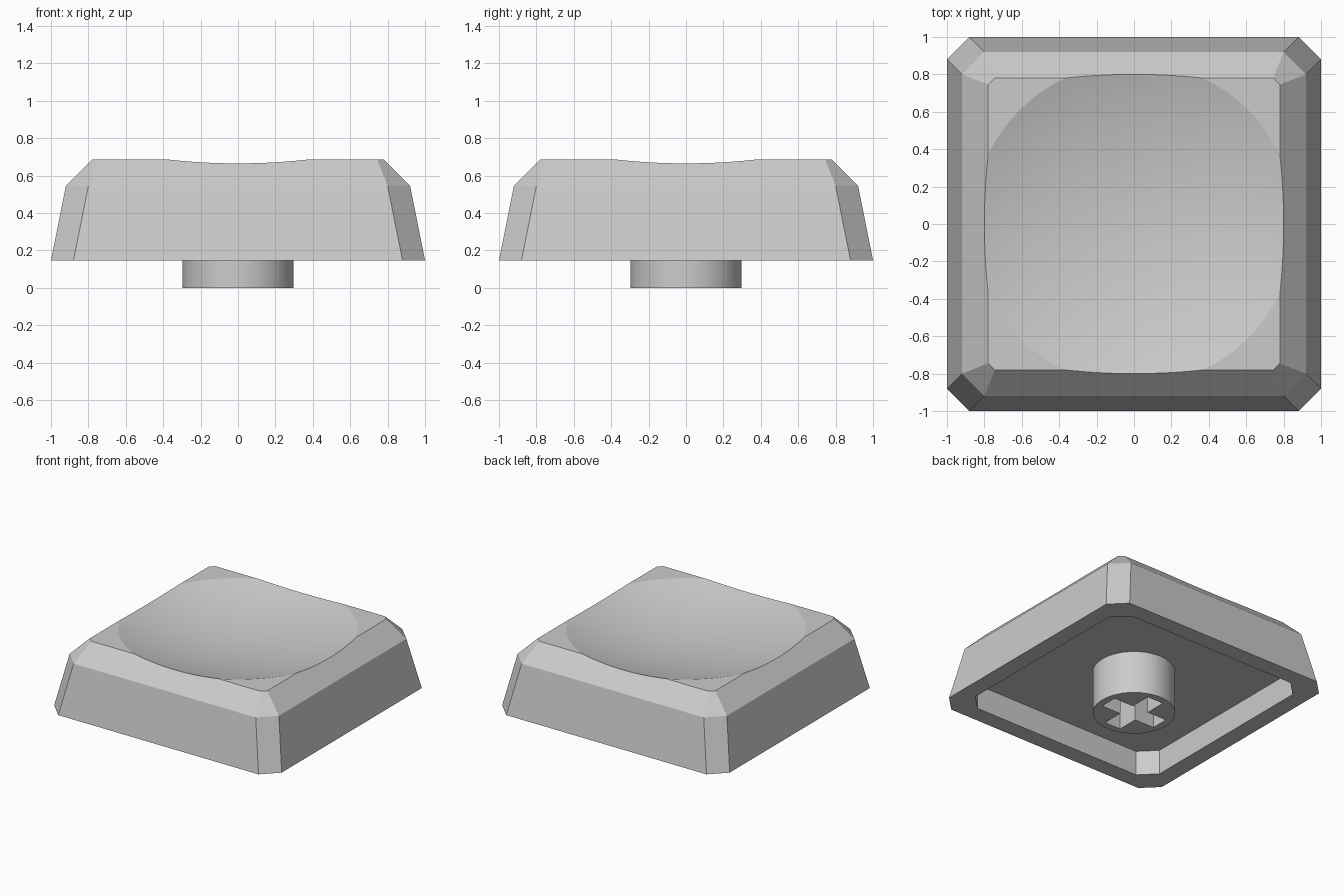
import bpy, bmesh
from math import sin, cos, pi, asin, radians

cube = bpy.data.objects.get("Cube")
if cube:
    bpy.data.objects.remove(cube, do_unlink=True)

grey = bpy.data.materials.new("light grey plastic")
grey.use_nodes = True
grey.diffuse_color = (0.6, 0.6, 0.6, 1)
grey.node_tree.nodes["Principled BSDF"].inputs["Base Color"].default_value = (0.6, 0.6, 0.6, 1)


def loft(name, rings):
    """Closed solid through a stack of (height, outline) rings."""
    bm = bmesh.new()
    loops = [[bm.verts.new((x, y, z)) for x, y in pts] for z, pts in rings]
    n = len(loops[0])
    for low, high in zip(loops, loops[1:]):
        for i in range(n):
            j = (i + 1) % n
            bm.faces.new((low[i], low[j], high[j], high[i]))
    bm.faces.new(loops[0][::-1])
    bm.faces.new(loops[-1])
    bmesh.ops.recalc_face_normals(bm, faces=bm.faces)
    mesh = bpy.data.meshes.new(name)
    bm.to_mesh(mesh)
    bm.free()
    mesh.materials.append(grey)
    obj = bpy.data.objects.new(name, mesh)
    bpy.context.collection.objects.link(obj)
    return obj


def octagon(half, chamfer):
    a, b = half, half - chamfer
    return [(a, -b), (a, b), (b, a), (-b, a), (-a, b), (-a, -b), (-b, -a), (b, -a)]


def circle(radius, count):
    return [(radius * cos(2 * pi * i / count), radius * sin(2 * pi * i / count))
            for i in range(count)]


def select(obj):
    bpy.ops.object.select_all(action='DESELECT')
    obj.select_set(True)
    bpy.context.view_layer.objects.active = obj


def cut(obj, cutter):
    cutter.hide_render = True
    mod = obj.modifiers.new("cut", 'BOOLEAN')
    mod.operation = 'DIFFERENCE'
    mod.solver = 'EXACT'
    mod.object = cutter
    select(obj)
    bpy.ops.object.modifier_apply(modifier=mod.name)
    bpy.data.objects.remove(cutter, do_unlink=True)


# Cap: tapered body with chamfered corners and a bevelled shoulder
BASE, TOP, CEILING = 0.145, 0.685, 0.34
cap = loft("cap_shell", [(BASE, octagon(1, 0.12)),
                         (0.545, octagon(0.92, 0.12)),
                         (TOP, octagon(0.78, 0.035))])

# Hollow underside
cut(cap, loft("cavity_cutter", [(0, octagon(0.865, 0.12)), (CEILING, octagon(0.865, 0.12))]))

# Shallow spherical dish in the top
DISH_RADIUS, DISH_DEPTH = 0.863, 0.14
ball = (DISH_RADIUS ** 2 + DISH_DEPTH ** 2) / (2 * DISH_DEPTH)
edge = asin(DISH_RADIUS / ball)
steps = 16
dish_rings = []
for k in range(1, steps + 6):
    angle = edge * k / steps
    dish_rings.append((TOP - DISH_DEPTH + ball * (1 - cos(angle)),
                       circle(ball * sin(angle), 96)))
cut(cap, loft("dish_cutter", dish_rings))

# Round stem with a cross-shaped socket
stem = loft("stem", [(0, circle(0.297, 64)), (CEILING + 0.02, circle(0.297, 64))])
L, W = 0.24, 0.07
cross = [(L, -W), (L, W), (W, W), (W, L), (-W, L), (-W, W),
         (-L, W), (-L, -W), (-W, -W), (-W, -L), (W, -L), (W, -W)]
cut(stem, loft("cross_cutter", [(-0.1, cross), (0.3, cross)]))

for part in (cap, stem):
    select(part)
    bpy.ops.object.shade_smooth_by_angle(angle=radians(12))
